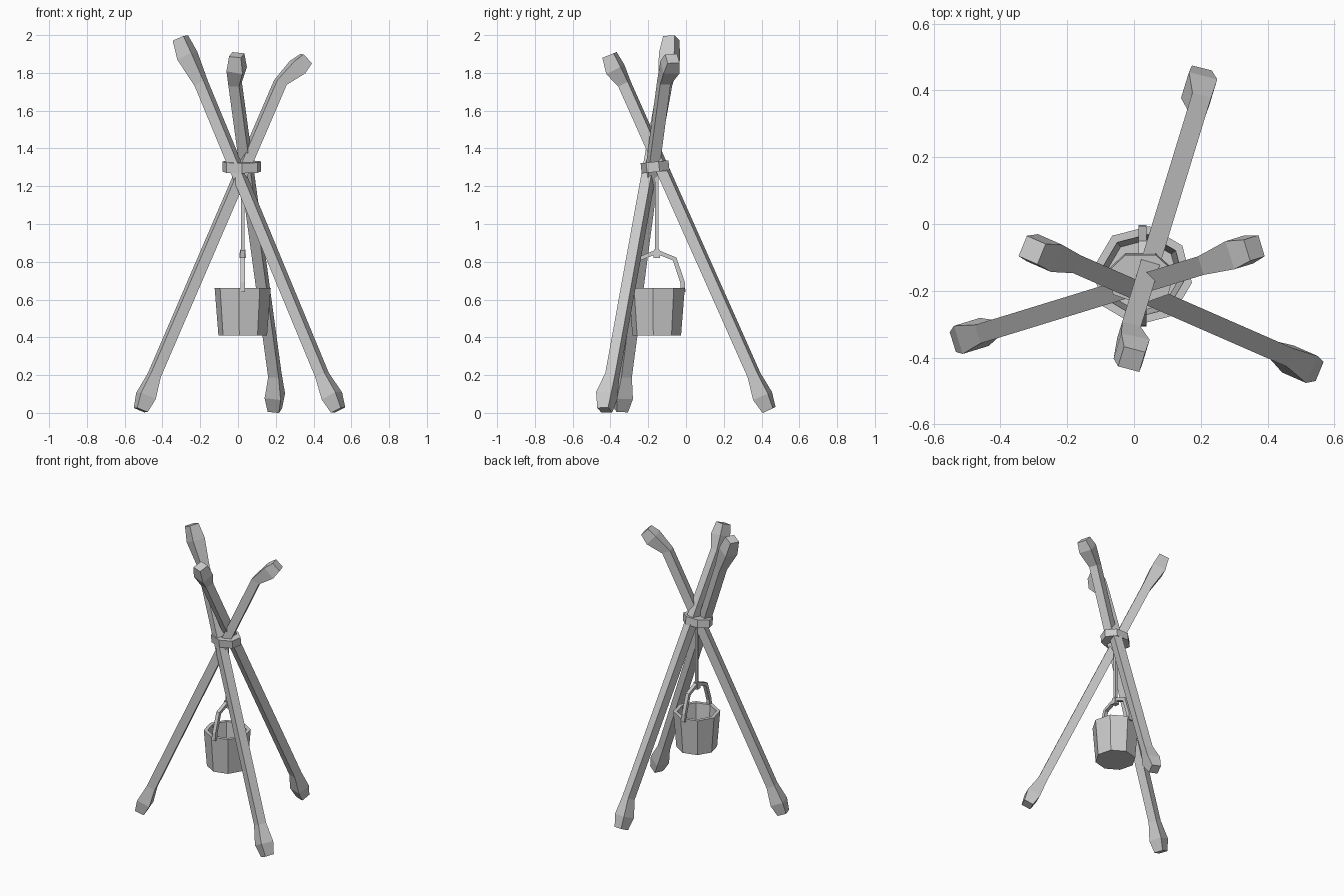
import bpy, math
from mathutils import Vector, Matrix

if "Cube" in bpy.data.objects:
    bpy.data.objects.remove(bpy.data.objects["Cube"])


def make_object(name, verts, faces):
    mesh = bpy.data.meshes.new(name)
    mesh.from_pydata(verts, [], faces)
    mesh.update()
    obj = bpy.data.objects.new(name, mesh)
    bpy.context.collection.objects.link(obj)
    return obj


def loft(name, rings):
    # skin equal-sized rings and cap both ends
    n = len(rings[0])
    verts = [p for ring in rings for p in ring]
    faces = [(r * n + i, r * n + (i + 1) % n, (r + 1) * n + (i + 1) % n, (r + 1) * n + i)
             for r in range(len(rings) - 1) for i in range(n)]
    faces.append(tuple(reversed(range(n))))
    faces.append(tuple(range((len(rings) - 1) * n, len(rings) * n)))
    return make_object(name, verts, faces)


def bar(name, points, widths, side):
    # square bar along a path; side is a fixed width direction
    pts = [Vector(p) for p in points]
    rings = []
    for i, p in enumerate(pts):
        t = (pts[min(i + 1, len(pts) - 1)] - pts[max(i - 1, 0)]).normalized()
        s = (side - t * side.dot(t)).normalized()
        u = t.cross(s)
        h = widths[i] / 2
        rings.append([p + s * a * h + u * b * h for a, b in ((-1, -1), (1, -1), (1, 1), (-1, 1))])
    return loft(name, rings)


def ring(cx, cy, z, rx, ry, n, start):
    return [Vector((cx + rx * math.cos(math.radians(start) + math.tau * i / n),
                    cy + ry * math.sin(math.radians(start) + math.tau * i / n), z)) for i in range(n)]


# three crossing poles with flared, slightly bent ends
poles = {
    "pole_left": [(-.515, -.345, .015), (-.487, -.335, .09), (-.443, -.322, .2),
                  (.225, -.117, 1.75), (.315, -.085, 1.83), (.36, -.072, 1.875)],
    "pole_right": [(.53, -.43, .015), (.497, -.42, .09), (.445, -.39, .2),
                   (-.195, -.11, 1.745), (-.268, -.087, 1.89), (-.305, -.078, 1.985)],
    "pole_back": [(.195, .44, .015), (.195, .405, .09), (.195, .36, .2),
                  (-.015, -.325, 1.74), (-.007, -.375, 1.82), (-.007, -.405, 1.895)],
}
for name, pts in poles.items():
    d = Vector(pts[3]) - Vector(pts[2])
    bar(name, pts, (.062, .088, .058, .058, .088, .066), Vector((-d.y, d.x, 0)).normalized())

# binding around the crossing
cx, cy = .025, -.155
band = loft("lashing_band", [ring(0, 0, z, .105, .078, 7, 13) for z in (-.027, .027)])
band.matrix_world = Matrix.Translation((cx - .005, cy - .005, 1.303)) @ Matrix.Rotation(math.radians(6), 4, 'X')

# hollow eight-sided bucket
loft("bucket", [ring(cx, cy, z, r, r, 8, -8) for z, r in
                ((.41, .13), (.66, .15), (.66, .125), (.44, .108))])

# bail handle and hanging rope
X = Vector((1, 0, 0))
bar("bucket_handle", [(cx, cy + y, z) for y, z in
    ((-.14, .64), (-.137, .69), (-.095, .815), (0, .853), (.095, .815), (.137, .69), (.14, .64))],
    (.024,) * 7, X)
bar("rope_knot", [(cx, cy, .82), (cx, cy, .865)], (.034, .03), X)
bar("hanging_rope", [(cx, cy, .85), (cx, cy, 1.29)], (.018, .018), X)
